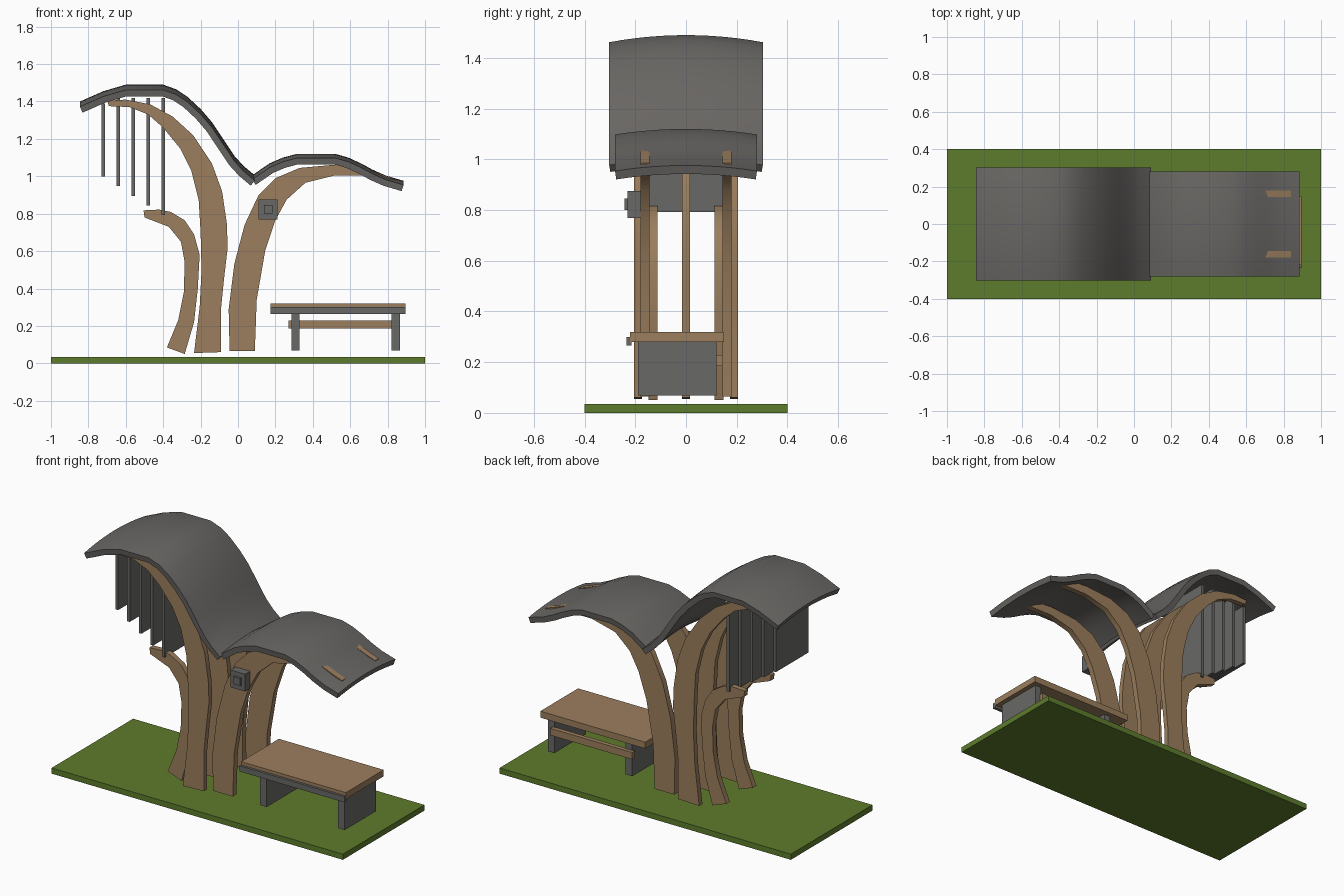
import bpy
import bmesh

if "Cube" in bpy.data.objects:
    bpy.data.objects.remove(bpy.data.objects["Cube"], do_unlink=True)


def make_material(name, colour):
    mat = bpy.data.materials.new(name)
    mat.use_nodes = True
    mat.diffuse_color = (*colour, 1)
    mat.node_tree.nodes["Principled BSDF"].inputs["Base Color"].default_value = (*colour, 1)
    return mat


WOOD = make_material("warm wood", (0.33, 0.21, 0.11))
GREY = make_material("grey metal", (0.14, 0.14, 0.135))
ROOF = make_material("roof grey", (0.14, 0.133, 0.125))
GRASS = make_material("grass green", (0.11, 0.2, 0.025))


def add_object(name, bm, mat):
    bmesh.ops.recalc_face_normals(bm, faces=bm.faces)
    mesh = bpy.data.meshes.new(name)
    bm.to_mesh(mesh)
    bm.free()
    mesh.materials.append(mat)
    obj = bpy.data.objects.new(name, mesh)
    bpy.context.collection.objects.link(obj)
    bpy.ops.object.select_all(action="DESELECT")
    obj.select_set(True)
    bpy.context.view_layer.objects.active = obj
    return obj


def box(name, mat, x, y, z):
    """Box from (min, max) pairs."""
    bm = bmesh.new()
    bmesh.ops.create_cube(bm, size=1)
    for v in bm.verts:
        for axis, (low, high) in enumerate((x, y, z)):
            v.co[axis] = high if v.co[axis] > 0 else low
    return add_object(name, bm, mat)


def rib(name, outer, inner, y, width):
    """Curved plank: side outline extruded across y."""
    bm = bmesh.new()
    outline = outer + inner[::-1]
    face = bm.faces.new([bm.verts.new((px, y - width / 2, pz)) for px, pz in outline])
    ext = bmesh.ops.extrude_face_region(bm, geom=[face])
    moved = [e for e in ext["geom"] if isinstance(e, bmesh.types.BMVert)]
    bmesh.ops.translate(bm, verts=moved, vec=(0, width, 0))
    add_object(name, bm, WOOD)
    bpy.ops.object.shade_smooth_by_angle(angle=0.5)


def roof(name, profile, half_width, drop, thickness=0.035, segments=12):
    """Wavy sheet, arched across y, thickened downwards."""
    bm = bmesh.new()
    rows = []
    for i in range(segments + 1):
        t = 2 * i / segments - 1
        rows.append([bm.verts.new((px, t * half_width, pz - drop * t * t)) for px, pz in profile])
    for a, b in zip(rows, rows[1:]):
        for j in range(len(profile) - 1):
            bm.faces.new((a[j], a[j + 1], b[j + 1], b[j]))
    bm.normal_update()
    obj = add_object(name, bm, ROOF)
    if obj.data.polygons[0].normal.z < 0:
        obj.data.flip_normals()
    solid = obj.modifiers.new("thickness", "SOLIDIFY")
    solid.thickness = thickness
    solid.offset = -1
    bpy.ops.object.modifier_apply(modifier=solid.name)
    bpy.ops.object.shade_smooth_by_angle(angle=0.6)


# Ground
box("ground", GRASS, (-1, 1), (-0.4, 0.4), (0, 0.035))

# Tall trunk ribs
tall_outer = [(-.09, .06), (-.09, .3), (-.075, .45), (-.055, .62), (-.06, .75), (-.085, .92),
              (-.14, 1.07), (-.24, 1.22), (-.35, 1.32), (-.47, 1.385), (-.6, 1.41), (-.7, 1.405)]
tall_inner = [(-.235, .055), (-.205, .3), (-.195, .5), (-.2, .7), (-.21, .87), (-.25, 1.03),
              (-.31, 1.15), (-.4, 1.26), (-.48, 1.33), (-.58, 1.37), (-.69, 1.375)]
for place, y in (("front", -0.19), ("middle", 0), ("back", 0.19)):
    rib("tall_trunk_" + place, tall_outer, tall_inner, y, 0.032)

# Low trunk ribs and small side branches
low_outer = [(-.045, .065), (-.05, .29), (-.02, .53), (.035, .74), (.11, .9), (.2, .99),
             (.33, 1.045), (.52, 1.062), (.65, 1.052), (.72, 1.03), (.78, 1.006), (.84, .985)]
low_inner = [(.09, .065), (.1, .34), (.145, .6), (.2, .765), (.26, .875), (.36, .965),
             (.52, 1.005), (.68, 1.005), (.84, .975)]
branch_outer = [(-.285, .05), (-.235, .22), (-.215, .4), (-.205, .58), (-.235, .69),
                (-.285, .765), (-.36, .81), (-.42, .822), (-.505, .818)]
branch_inner = [(-.38, .085), (-.32, .23), (-.29, .38), (-.285, .54), (-.305, .65),
                (-.37, .73), (-.5, .78)]
for place, side in (("front", -1), ("back", 1)):
    rib("low_trunk_" + place, low_outer, low_inner, side * 0.162, 0.036)
    rib("side_branch_" + place, branch_outer, branch_inner, side * 0.13, 0.035)

# Roof canopies
roof("tall_canopy", [(-.845, 1.4), (-.72, 1.455), (-.6, 1.49), (-.4, 1.49), (-.33, 1.465),
                     (-.27, 1.425), (-.2, 1.36), (-.14, 1.29), (-.08, 1.2), (-.02, 1.11),
                     (.03, 1.055), (.09, 1.005)], 0.303, 0.028)
roof("low_canopy", [(.075, 1.005), (.17, 1.07), (.24, 1.1), (.315, 1.12), (.52, 1.12),
                    (.59, 1.1), (.66, 1.068), (.72, 1.035), (.79, 1.004), (.885, .976)],
     0.28, 0.022)

# Hanging slats
for i in range(5):
    x = -0.72 + 0.08 * i
    top = 1.39 if i == 0 else 1.42
    box(f"slat_{i + 1}", GREY, (x - 0.009, x + 0.009), (-0.16, 0.16), (1.0 - 0.052 * i, top))

# Control box on the low trunk
box("control_box", GREY, (0.11, 0.21), (-0.23, -0.18), (0.768, 0.875))
box("control_button", GREY, (0.138, 0.185), (-0.243, -0.23), (0.8, 0.846))

# Bench
box("bench_seat", WOOD, (0.175, 0.895), (-0.22, 0.15), (0.28, 0.32))
box("bench_front_trim", GREY, (0.175, 0.895), (-0.235, -0.215), (0.265, 0.3))
for place, x in (("right", 0.285), ("left", 0.82)):
    box("bench_leg_" + place, GREY, (x, x + 0.045), (-0.19, 0.12), (0.068, 0.28))
box("bench_back_rail", WOOD, (0.27, 0.83), (0.115, 0.143), (0.185, 0.228))
